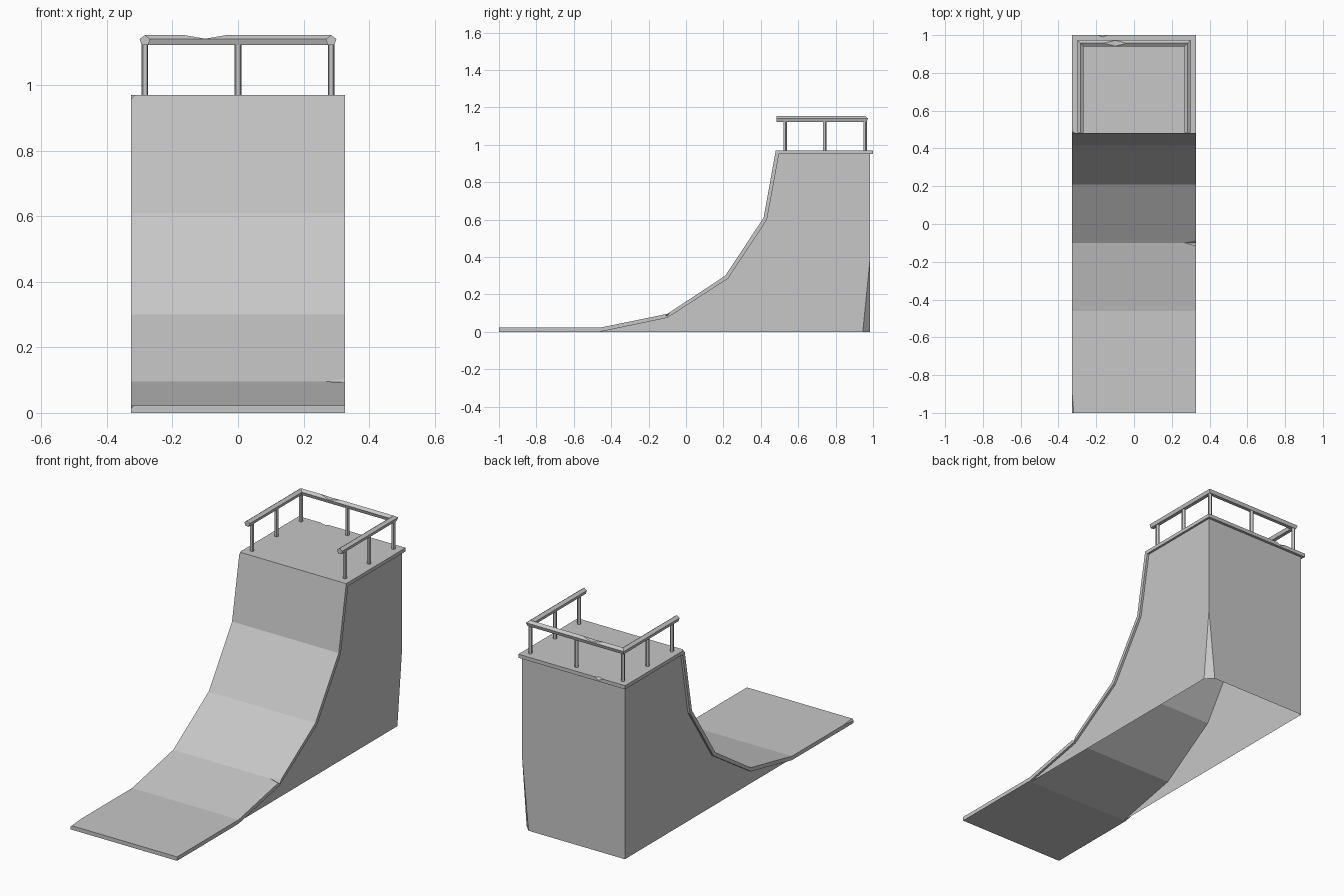
import bpy, bmesh
from math import sin, cos, tau
from mathutils import Vector

if "Cube" in bpy.data.objects:
    bpy.data.objects.remove(bpy.data.objects["Cube"])

grey = bpy.data.materials.new("concrete grey")
grey.use_nodes = True
colour = (0.57, 0.57, 0.57, 1)
grey.diffuse_color = colour
grey.node_tree.nodes["Principled BSDF"].inputs["Base Color"].default_value = colour


def finish(name, bm):
    bmesh.ops.recalc_face_normals(bm, faces=bm.faces[:])
    mesh = bpy.data.meshes.new(name)
    bm.to_mesh(mesh)
    bm.free()
    mesh.materials.append(grey)
    obj = bpy.data.objects.new(name, mesh)
    bpy.context.scene.collection.objects.link(obj)
    return obj


def loft(name, rings):
    """Join matching rings of points into a capped solid."""
    bm = bmesh.new()
    loops = [[bm.verts.new(p) for p in ring] for ring in rings]
    n = len(loops[0])
    for a, b in zip(loops, loops[1:]):
        for i in range(n):
            j = (i + 1) % n
            bm.faces.new((a[i], a[j], b[j], b[i]))
    bm.faces.new(loops[0])
    bm.faces.new(loops[-1])
    return finish(name, bm)


def chip(obj, points):
    """Cut a small convex chip out of an object."""
    bm = bmesh.new()
    for p in points:
        bm.verts.new(p)
    bmesh.ops.convex_hull(bm, input=bm.verts[:])
    cutter = finish("chip_cutter", bm)
    cutter.hide_render = True
    mod = obj.modifiers.new("chip", 'BOOLEAN')
    mod.operation = 'DIFFERENCE'
    mod.solver = 'EXACT'
    mod.object = cutter
    bpy.context.view_layer.objects.active = obj
    bpy.ops.object.modifier_apply(modifier=mod.name)
    bpy.data.objects.remove(cutter)


# Ramp surface and deck: one bent slab
W = 0.327
top = [(-1, 0.022), (-0.46, 0.022), (-0.1, 0.096), (0.21, 0.30),
       (0.415, 0.61), (0.48, 0.97), (1, 0.97)]
under = [(-1, 0), (-0.46, 0), (-0.1, 0.075), (0.225, 0.285),
         (0.433, 0.6), (0.497, 0.95), (1, 0.95)]
outline = top + under[::-1]
ramp = loft("ramp_slab", [[(x, y, z) for y, z in outline] for x in (-W, W)])

# Wear chips along the slab edges
chip(ramp, [(0.265, -0.1, 0.096), (0.335, -0.118, 0.093), (0.335, -0.083, 0.108),
            (0.335, -0.1, 0.082), (0.335, -0.1, 0.13)])
chip(ramp, [(-0.34, 0.46, 0.98), (-0.312, 0.482, 0.972),
            (-0.34, 0.5, 0.966), (-0.329, 0.476, 0.955)])
chip(ramp, [(-0.316, -1.01, 0.024), (-0.335, -1.01, 0.03),
            (-0.329, -1.01, 0.01), (-0.329, -0.86, 0.024)])
chip(ramp, [(-0.2, 1.002, 0.971), (-0.13, 1.002, 0.971), (-0.165, 0.989, 0.972),
            (-0.165, 1.002, 0.955), (-0.165, 1.01, 0.99)])

# Body: side and back sheets, open underneath
B, BACK = 0.315, 0.985
side = under[1:-1] + [(BACK, 0.95), (BACK, 0)]
bm = bmesh.new()
left, right = [[bm.verts.new((x, y, z)) for y, z in side] for x in (B, -B)]
bm.faces.new(left)
bm.faces.new(right[::-1])
bm.faces.new((left[-2], left[-1], right[-1], right[-2]))
# Broken lower back corner
corner = [Vector((B, BACK, 0.4)), Vector((B - 0.04, BACK, 0)), Vector((B, BACK - 0.04, 0))]
normal = (corner[1] - corner[0]).cross(corner[2] - corner[0])
if normal.dot(Vector((1, 1, 0))) < 0:
    normal.negate()
bmesh.ops.bisect_plane(bm, geom=bm.verts[:] + bm.edges[:] + bm.faces[:], dist=1e-5,
                       plane_co=corner[0], plane_no=normal, clear_outer=True)
bm.faces.new([bm.verts.new(p) for p in corner])
bmesh.ops.remove_doubles(bm, verts=bm.verts[:], dist=1e-4)
finish("body_panels", bm)

# Handrail: five-sided bar, mitred at the back corners
RX, RY, RZ, R = 0.284, 0.957, 1.136, 0.017
path = [(-RX, 0.485, -1, 0), (-RX, RY, -1, 1), (RX, RY, 1, 1), (RX, 0.485, 1, 0)]
rings = []
for x, y, dx, dy in path:
    rings.append([(x + dx * R * sin(tau * k / 5), y + dy * R * sin(tau * k / 5),
                   RZ + R * cos(tau * k / 5)) for k in range(5)])
rail = loft("handrail", rings)
chip(rail, [(x, y, z) for y in (0.93, 0.985)
            for x, z in ((-0.17, 1.154), (-0.1, 1.142), (-0.03, 1.154), (-0.1, 1.17))])

# Rail posts
spots = [(s * RX, y) for s in (-1, 1) for y in (0.53, 0.742, RY)] + [(0, RY)]
for i, (x, y) in enumerate(spots):
    loft(f"rail_post_{i + 1}",
         [[(x + 0.0105 * sin(tau * k / 5), y + 0.0105 * cos(tau * k / 5), z)
           for k in range(5)] for z in (0.965, 1.13)])
